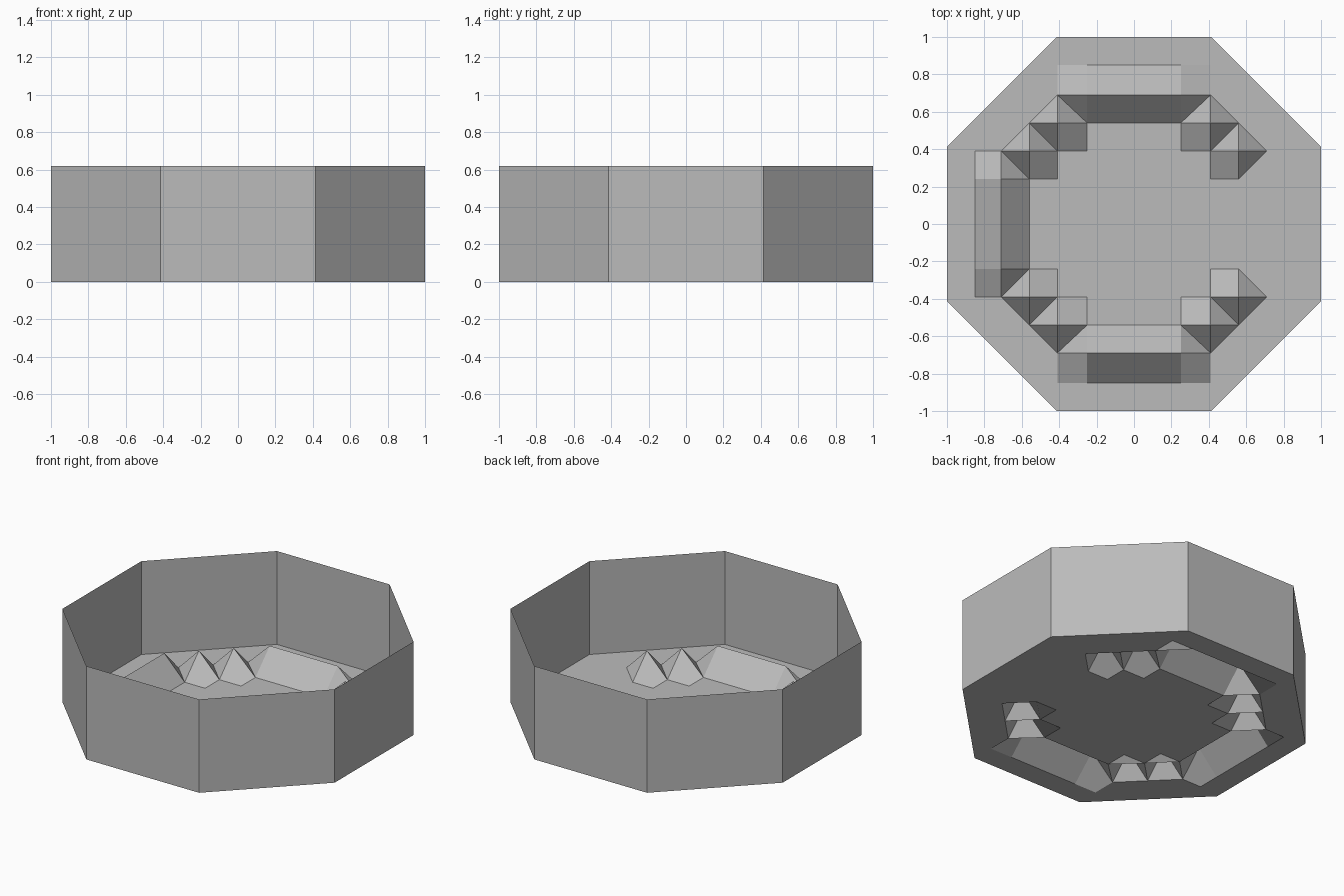
import bpy, bmesh
from mathutils import Vector

if "Cube" in bpy.data.objects:
    bpy.data.objects.remove(bpy.data.objects["Cube"])

grey = bpy.data.materials.new("stone grey")
grey.diffuse_color = (0.5, 0.5, 0.5, 1)
grey.use_nodes = True
grey.node_tree.nodes["Principled BSDF"].inputs["Base Color"].default_value = grey.diffuse_color

C = 0.414                                   # octagon corner coordinate
OCT = [(C, -1), (1, -C), (1, C), (C, 1), (-C, 1), (-1, C), (-1, -C), (-C, -1)]
WALL_H, PEAK_H = 0.62, 0.153
XS = [0.85, 0.71, 0.56, 0.41, 0.25]         # floor grid lines, mirrored
YS = [0.85, 0.69, 0.54, 0.39, 0.24]


def finish(bm, name):
    mesh = bpy.data.meshes.new(name)
    bm.to_mesh(mesh)
    bm.free()
    mesh.materials.append(grey)
    bpy.context.collection.objects.link(bpy.data.objects.new(name, mesh))


# outer wall: open octagonal band
bm = bmesh.new()
low = [bm.verts.new((x, y, 0)) for x, y in OCT]
top = [bm.verts.new((x, y, WALL_H)) for x, y in OCT]
for i in range(8):
    j = (i + 1) % 8
    bm.faces.new((low[i], low[j], top[j], top[i]))
finish(bm, "outer_wall")

# floor: octagon cut into a grid, with raised ridge points
bm = bmesh.new()
bm.faces.new([bm.verts.new((x, y, 0)) for x, y in OCT])
for axis, lines in ((0, XS), (1, YS)):
    for d in lines:
        for s in (-1, 1):
            co, no = Vector(), Vector()
            co[axis], no[axis] = s * d, 1
            bmesh.ops.bisect_plane(bm, geom=bm.verts[:] + bm.edges[:] + bm.faces[:],
                                   dist=1e-5, plane_co=co, plane_no=no)

# raise the peaks; the east side has no long ridge
peaks = [(XS[i], YS[5 - i]) for i in range(1, 5)]
for v in bm.verts:
    for px, py in peaks:
        near = abs(abs(v.co.x) - px) < 1e-3 and abs(abs(v.co.y) - py) < 1e-3
        if near and not v.co.x > 0.7:
            v.co.z = PEAK_H

# split cells along their valleys and outer feet
for f in bm.faces[:]:
    high = [v for v in f.verts if v.co.z > 0]
    lowv = [v for v in f.verts if v.co.z == 0]
    if len(f.verts) != 4 or not high:
        continue
    c = f.calc_center_median()
    if len(high) == 2 and not any(e.other_vert(high[0]) == high[1] for e in high[0].link_edges
                                  if high[0] in e.verts):
        bmesh.utils.face_split(f, lowv[0], lowv[1])
    elif len(high) == 1:
        p = high[0]
        outside = abs(c.x) > abs(p.co.x) + 1e-3 or abs(c.y) > abs(p.co.y) + 1e-3
        ridge_end = max(max(abs(v.co.x), abs(v.co.y)) for v in f.verts) > 0.8
        if outside and not ridge_end:
            feet = [e.other_vert(p) for e in p.link_edges if e in f.edges[:]]
            bmesh.utils.face_split(f, feet[0], feet[1])
bm.normal_update()
for f in bm.faces:
    if f.normal.z < 0:
        f.normal_flip()
finish(bm, "ridged_floor")
